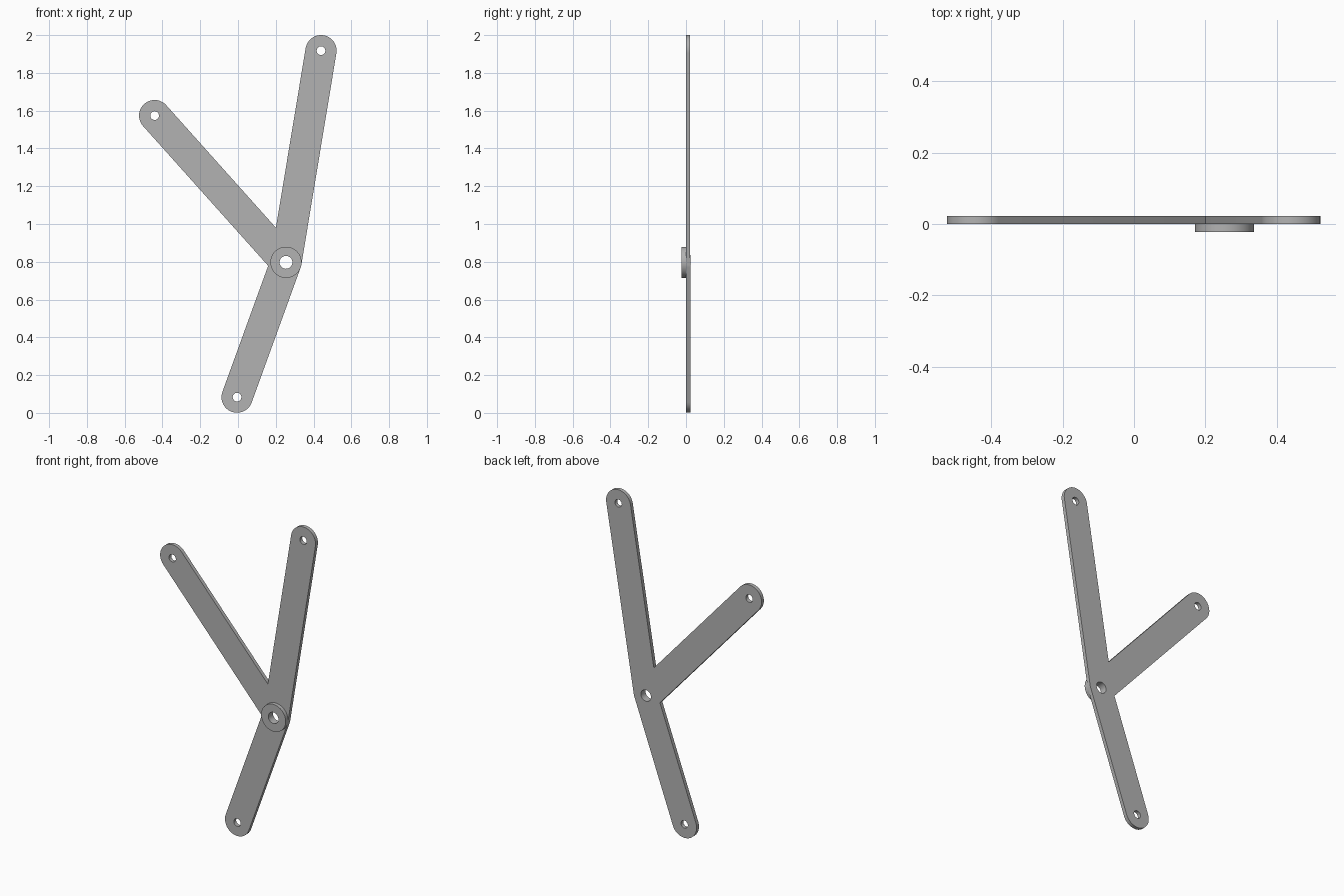
import bpy, bmesh, math
from mathutils import Vector

cube = bpy.data.objects.get("Cube")
if cube:
    bpy.data.objects.remove(cube, do_unlink=True)

grey = bpy.data.materials.new("grey metal")
grey.use_nodes = True
colour = (0.45, 0.45, 0.45, 1)
grey.diffuse_color = colour
grey.node_tree.nodes["Principled BSDF"].inputs["Base Color"].default_value = colour

R = 0.0825                      # half the arm width
HUB = Vector((0.254, 0.797))
ENDS = [Vector((-0.005, 0.0835)), Vector((0.4395, 1.9175)), Vector((-0.4415, 1.574))]


def arc(centre, radius, start, sweep, steps):
    return [centre + radius * Vector((math.cos(a), math.sin(a)))
            for a in (start + sweep * i / steps for i in range(steps + 1))]


def circle(centre, radius, steps=48):
    return arc(centre, radius, 0, math.tau, steps)[:-1]


def flat_part(name, loops, y_front, y_back):
    """Fill nested outlines and extrude them between two depths."""
    curve = bpy.data.curves.new(name, 'CURVE')
    curve.dimensions = '2D'
    curve.fill_mode = 'BOTH'
    curve.extrude = (y_back - y_front) / 2
    for loop in loops:
        spline = curve.splines.new('POLY')
        spline.points.add(len(loop) - 1)
        for point, p in zip(spline.points, loop):
            point.co = (p.x, p.y, 0, 1)
        spline.use_cyclic_u = True
    obj = bpy.data.objects.new(name, curve)
    bpy.context.collection.objects.link(obj)
    obj.rotation_euler.x = math.pi / 2
    obj.location.y = (y_front + y_back) / 2
    bpy.ops.object.select_all(action='DESELECT')
    obj.select_set(True)
    bpy.context.view_layer.objects.active = obj
    bpy.ops.object.convert(target='MESH')
    obj = bpy.context.object
    bm = bmesh.new()
    bm.from_mesh(obj.data)
    bmesh.ops.remove_doubles(bm, verts=bm.verts, dist=0.0001)
    bmesh.ops.recalc_face_normals(bm, faces=bm.faces)
    bm.to_mesh(obj.data)
    bm.free()
    obj.data.materials.clear()
    obj.data.materials.append(grey)
    bpy.ops.object.shade_smooth_by_angle(angle=math.radians(30))


# Outline of the three arms: a round tip each, then a corner or arc at the hub
outline = []
angles = [math.atan2(*(e - HUB).yx) for e in ENDS]
for i, end in enumerate(ENDS):
    a = angles[i]
    outline += arc(end, R, a - math.pi / 2, math.pi, 24)
    gap = (angles[(i + 1) % 3] - a) % math.tau
    if gap < math.pi:
        outline += arc(HUB, R / math.sin(gap / 2), a + gap / 2, 0, 1)[:1]
    else:
        outline += arc(HUB, R, a + math.pi / 2, gap - math.pi, 4)

hub_hole = circle(HUB, 0.034)
flat_part("three_arm_plate", [outline, hub_hole] + [circle(e, 0.023) for e in ENDS], 0.0, 0.0225)
flat_part("hub_boss", [circle(HUB, R, 64), hub_hole], -0.0225, 0.0)
